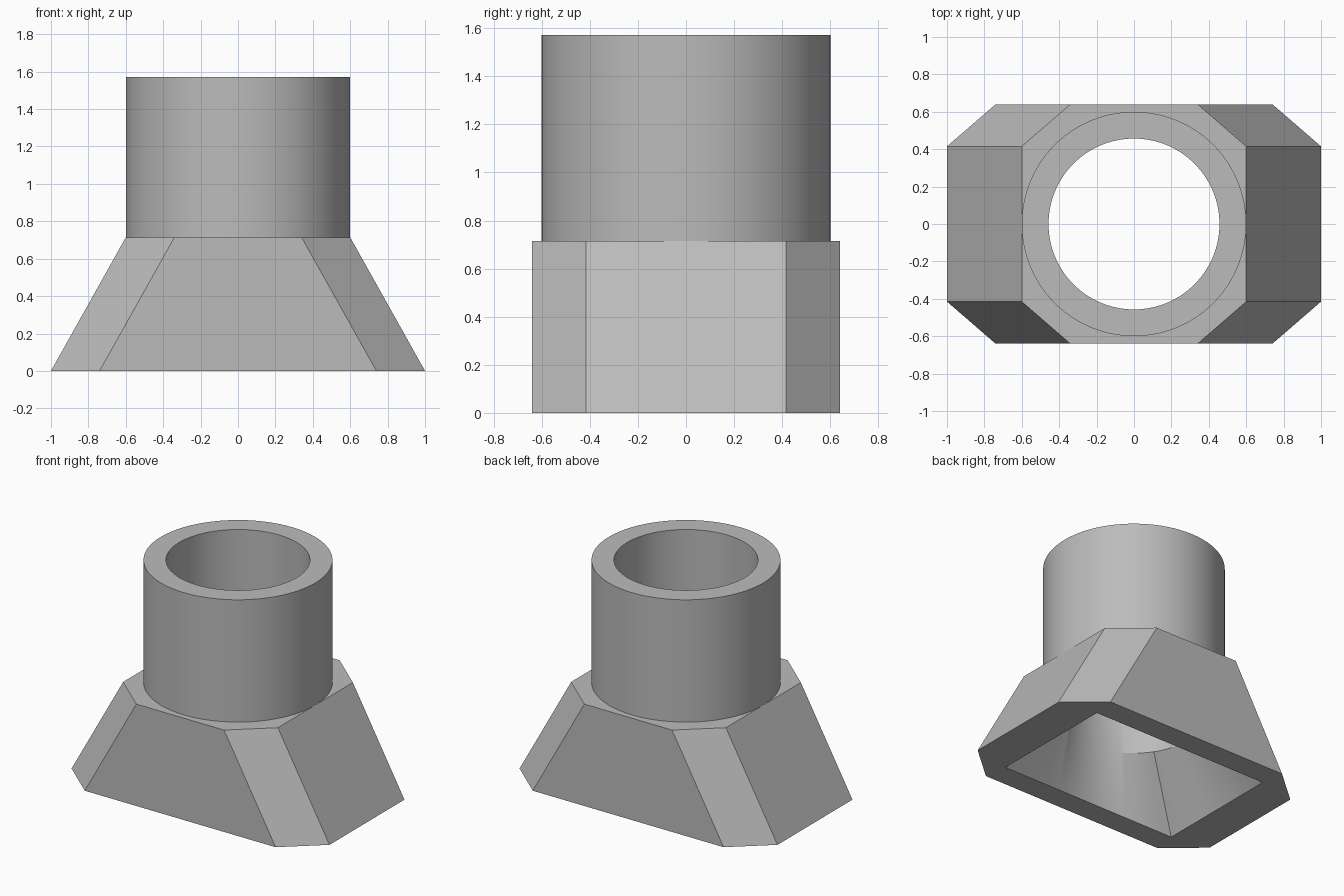
import bpy, bmesh
from math import sin, cos, tan, atan2, pi, radians

# Remove the default cube
cube = bpy.data.objects.get("Cube")
if cube:
    bpy.data.objects.remove(cube, do_unlink=True)

grey = bpy.data.materials.new("plain grey")
grey.use_nodes = True
colour = (0.5, 0.5, 0.5, 1)
grey.diffuse_color = colour
grey.node_tree.nodes["Principled BSDF"].inputs["Base Color"].default_value = colour

# Main sizes
DEPTH, FLAT_Y = 0.64, 0.415            # half depth and half height of the end flats
SHOULDER, TOP = 0.714, 1.571           # heights
OUTER, BORE, BORE_START = 0.6, 0.457, 0.43
SLOT_X, SLOT_Y = 0.715, 0.47           # half size of the bottom opening

# Angles around the bore; the opening's corners fall exactly on samples
corner = atan2(SLOT_Y, SLOT_X)
stops = [-corner, corner, pi - corner, pi + corner, 2 * pi - corner]
SEG = 24
angles = [a + (b - a) * i / SEG for a, b in zip(stops, stops[1:]) for i in range(SEG)]


def circle(r, z):
    return [(r * cos(a), r * sin(a), z) for a in angles]


def rectangle(z):
    pts = []
    for a in angles:
        reach = min(SLOT_X / max(abs(cos(a)), 1e-6), SLOT_Y / max(abs(sin(a)), 1e-6))
        pts.append((reach * cos(a), reach * sin(a), z))
    return pts


def octagon(half, z):
    inner = half - 0.26
    quarter = [(half, FLAT_Y), (inner, DEPTH)]
    pts = quarter + [(-x, y) for x, y in reversed(quarter)]
    return [(x, y, z) for x, y in pts + [(-x, -y) for x, y in pts]]


def add_ring(bm, pts):
    verts = [bm.verts.new(p) for p in pts]
    edges = [bm.edges.new((v, verts[i - 1])) for i, v in enumerate(verts)]
    return verts, edges


def skin(bm, low, high):
    n = len(low[0])
    for i in range(n):
        j = (i + 1) % n
        bm.faces.new((low[0][i], low[0][j], high[0][j], high[0][i]))


def finish(name, bm):
    bmesh.ops.recalc_face_normals(bm, faces=bm.faces)
    mesh = bpy.data.meshes.new(name)
    bm.to_mesh(mesh)
    bm.free()
    mesh.materials.append(grey)
    obj = bpy.data.objects.new(name, mesh)
    bpy.context.collection.objects.link(obj)
    bpy.ops.object.select_all(action="DESELECT")
    obj.select_set(True)
    bpy.context.view_layer.objects.active = obj
    bpy.ops.object.shade_smooth_by_angle(angle=radians(20))


# Flared base: chamfered shell, rectangular opening blending into a round bore
bm = bmesh.new()
foot, shoulder = add_ring(bm, octagon(1.0, 0)), add_ring(bm, octagon(OUTER, SHOULDER))
slot = add_ring(bm, rectangle(0))
throat = add_ring(bm, circle(BORE, BORE_START))
bore_top = add_ring(bm, circle(BORE, SHOULDER))
skin(bm, foot, shoulder)
skin(bm, slot, throat)
skin(bm, throat, bore_top)
for outside, inside in ((foot, slot), (shoulder, bore_top)):
    bmesh.ops.triangle_fill(bm, use_beauty=True, edges=outside[1] + inside[1])
finish("flared_base", bm)

# Round pipe standing on the base, open underneath into the bore
bm = bmesh.new()
rings = [add_ring(bm, circle(r, z)) for r, z in
         ((OUTER, SHOULDER), (OUTER, TOP), (BORE, TOP), (BORE, SHOULDER))]
for low, high in zip(rings, rings[1:]):
    skin(bm, low, high)
finish("pipe", bm)
